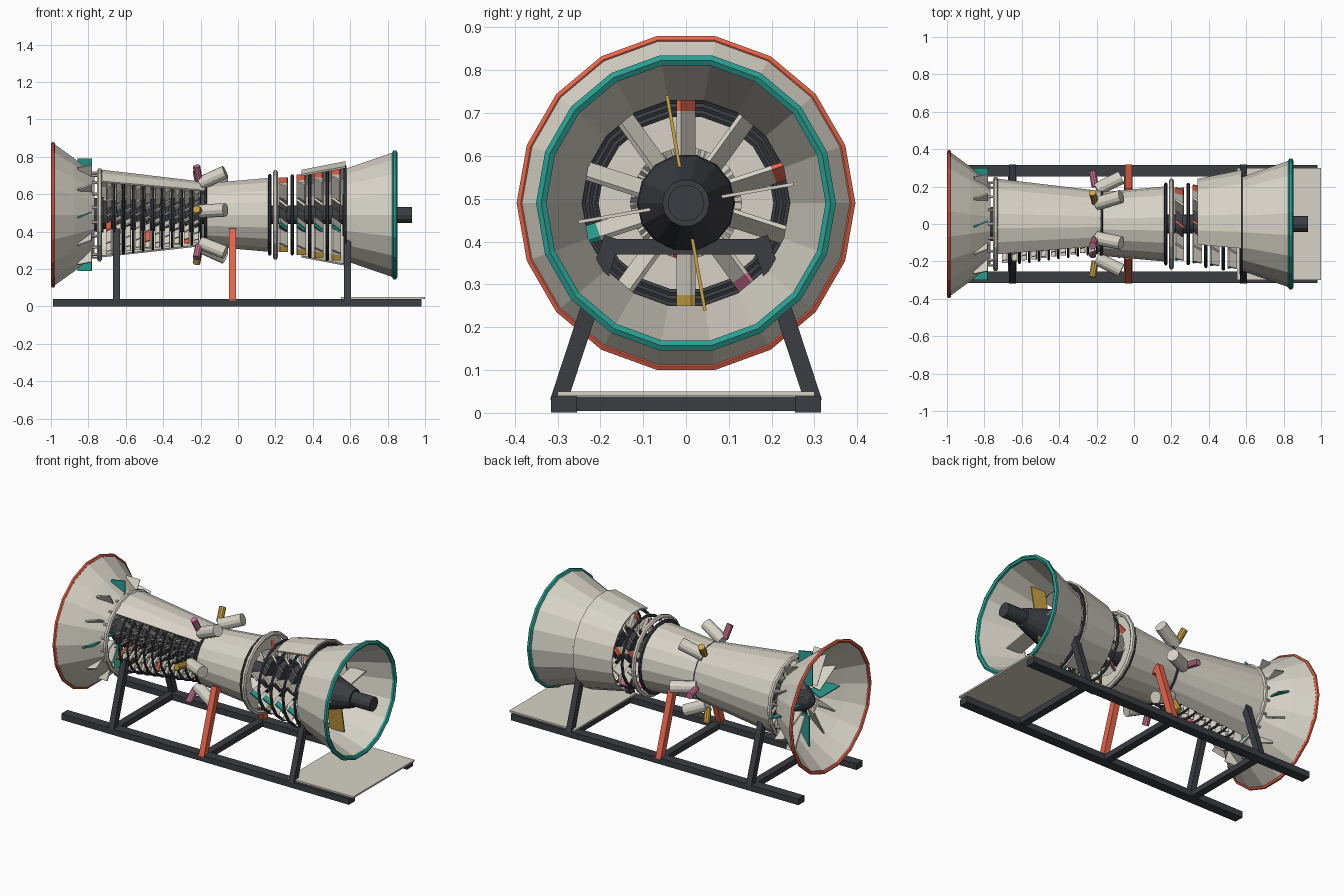
import bpy, bmesh, math
from mathutils import Matrix, Vector

if "Cube" in bpy.data.objects:
    bpy.data.objects.remove(bpy.data.objects["Cube"])

AX = 0.49   # height of the engine axis
COL = {"light": (.68, .65, .57), "dark": (.045, .047, .055), "orange": (.8, .13, .07),
       "teal": (.023, .34, .28), "gold": (.6, .37, .06), "pink": (.6, .17, .29)}
MATS = {}
for k, c in COL.items():
    MATS[k] = bpy.data.materials.new(k)
    MATS[k].diffuse_color = (*c, 1)


def finish(name, bm, col):
    bmesh.ops.recalc_face_normals(bm, faces=bm.faces)
    me = bpy.data.meshes.new(name)
    bm.to_mesh(me)
    bm.free()
    me.materials.append(MATS[col])
    ob = bpy.data.objects.new(name, me)
    bpy.context.collection.objects.link(ob)
    return ob


def lathe(name, prof, col, a0=0, a1=360, n=18, thick=0, loop=False):
    """Revolve (x, r) points about the engine axis."""
    bm = bmesh.new()
    full = a1 - a0 >= 360
    rows = []
    for i in range(n if full else n + 1):
        a = math.radians(a0 + (a1 - a0) * i / n)
        rows.append([bm.verts.new((x, r * math.cos(a), AX + r * math.sin(a))) for x, r in prof])
    m = len(prof)
    for i in range(n):
        A, B = rows[i], rows[(i + 1) % len(rows)]
        for j in range(m if loop else m - 1):
            k = (j + 1) % m
            bm.faces.new((A[j], A[k], B[k], B[j]))
    bmesh.ops.remove_doubles(bm, verts=bm.verts, dist=1e-5)
    ob = finish(name, bm, col)
    if thick:
        s = ob.modifiers.new("wall", "SOLIDIFY")
        s.thickness, s.offset = thick, 0
    return ob


def ring(name, x, R, r, col, n=18):
    prof = [(x + r * math.cos(t * math.pi / 3), R + r * math.sin(t * math.pi / 3)) for t in range(6)]
    return lathe(name, prof, col, n=n, loop=True)


def boxes(name, size, mats, col):
    bm = bmesh.new()
    for M in mats:
        bmesh.ops.create_cube(bm, size=1, matrix=M @ Matrix.Diagonal((*size, 1)))
    return finish(name, bm, col)


def rod(name, p, q, r, col, n=12):
    p, q = Vector(p), Vector(q)
    M = Matrix.Translation((p + q) / 2) @ (q - p).to_track_quat('Z', 'Y').to_matrix().to_4x4()
    bm = bmesh.new()
    bmesh.ops.create_cone(bm, cap_ends=True, segments=n, radius1=r, radius2=r,
                          depth=(q - p).length, matrix=M)
    return finish(name, bm, col)


def polar(x, r, deg):
    a = math.radians(deg)
    return (x, r * math.cos(a), AX + r * math.sin(a))


def blades(name, x, r0, r1, chord, t, pitch, angles, color_of):
    """Radial row of plates, one object per colour."""
    groups = {}
    for i, a in enumerate(angles):
        M = (Matrix.Translation((x, 0, AX)) @ Matrix.Rotation(math.radians(a - 90), 4, 'X')
             @ Matrix.Translation((0, 0, (r0 + r1) / 2)) @ Matrix.Rotation(math.radians(pitch), 4, 'Z'))
        groups.setdefault(color_of(i), []).append(M)
    for c, ms in groups.items():
        boxes(f"{name}_{c}", (chord, t, r1 - r0), ms, c)


# base frame
for s, side in ((-1, "front"), (1, "back")):
    boxes(f"{side}_rail", (1.97, .06, .038), [Matrix.Translation((-.005, s * .285, .02))], "dark")
boxes("cross_members", (.045, .52, .034), [Matrix.Translation((x, 0, .021)) for x in (-.65, -.03, .58)], "dark")
boxes("deck_plate", (.45, .60, .01), [Matrix.Translation((.775, 0, .045))], "light")

# leaning stands with cradle bars
for x, col, nm in ((-.65, "dark", "intake"), (-.03, "orange", "middle"), (.585, "dark", "exhaust")):
    legs = []
    for s in (-1, 1):
        p, q = Vector((x, s * .295, .035)), Vector((x, s * .175, .40))
        d = q - p
        legs.append(Matrix.Translation((p + q) / 2) @ Matrix.Rotation(math.atan2(-d.y, d.z), 4, 'X'))
    boxes(f"{nm}_stand_legs", (.036, .04, d.length + .02), legs, col)
    boxes(f"{nm}_stand_cradle", (.036, .35, .036), [Matrix.Translation((x, 0, .388))], col)

# intake bell, rim and guide vanes
lathe("intake_bell", [(-.99, .385), (-.88, .305), (-.77, .215)], "light", thick=.008)
ring("intake_rim", -.989, .386, .011, "orange")
blades("guide_vane", -.82, .09, .30, .08, .008, 22, [i * 30 for i in range(12)],
       lambda i: "light" if i % 3 else "teal")
lathe("nose_cone", [(-.88, 0), (-.86, .04), (-.80, .085), (-.72, .095), (-.72, 0)], "dark", n=12)
for i in range(18):
    rod(f"flange_bolt_{i}", polar(-.78, .225, i * 20 + 10), polar(-.73, .225, i * 20 + 10), .008, "light", 6)
ring("intake_flange", -.74, .24, .014, "light")

# compressor drum, stages and cutaway shell
lathe("compressor_drum", [(-.73, 0), (-.73, .075), (-.19, .095), (-.19, 0)], "dark", n=12)
for i in range(10):
    x = -.69 + i * .052
    tip = .215 - .06 * i / 9
    blades(f"compressor_blade_{i}", x, .07, tip - .006, .03, .007, 30,
           [k * 22.5 + i * 7 for k in range(16)],
           lambda k, i=i: "orange" if (k == 9 and i % 4 == 0) else "light")
    ring(f"stator_ring_{i}", x + .026, tip, .007, "dark")
    lathe(f"compressor_disc_{i}", [(x - .01, .05), (x - .01, .11), (x + .01, .11), (x + .01, .05)], "dark", n=14)
lathe("compressor_shell", [(-.735, .238), (-.18, .172)], "light", -70, 132, 11, .01)

# combustor
ring("combustor_front_flange", -.175, .168, .01, "dark")
lathe("combustor_casing", [(-.175, .165), (-.10, .172), (.17, .196)], "light", thick=.01)
ring("combustor_rear_flange", .17, .212, .01, "dark")
lathe("combustor_rear_wall", [(.175, .13), (.175, .215)], "light", thick=.01)
ring("turbine_front_flange", .2, .23, .014, "light")
for i in range(6):
    a = 174 - 60 * i
    rod(f"burner_can_{i}", polar(-.2, .185, a), polar(-.068, .25, a), .036, "light")
    rod(f"fuel_nozzle_{i}", polar(-.208, .20, a), polar(-.222, .285, a), .02, "pink" if i % 2 else "gold", 10)

# main shaft, turbine stages and cutaway shell
rod("main_shaft", (-.3, 0, AX), (.6, 0, AX), .05, "dark")
hl = {2: "orange", 5: "teal", 7: "gold", 0: "orange", 8: "pink"}
for i in range(4):
    x = .243 + i * .094
    tip = .20 + .015 * i
    lathe(f"turbine_disc_{i}", [(x - .02, .04), (x - .02, .11), (x + .02, .11), (x + .02, .04)], "dark", n=14)
    blades(f"turbine_blade_{i}", x, .10, tip - .03, .055, .012, -38, [18 + 36 * k for k in range(10)],
           lambda k: "light")
    blades(f"turbine_blade_tip_{i}", x, tip - .03, tip, .055, .012, -38, [18 + 36 * k for k in range(10)],
           lambda k: hl.get(k, "light"))
    ring(f"turbine_ring_{i}", x + .047, tip + .012 if i < 3 else .262, .009, "dark")
lathe("turbine_shell", [(.34, .238), (.575, .285)], "light", -70, 117, 10, .01)

# exhaust cone, struts and tail
lathe("exhaust_cone", [(.58, .247), (.84, .338)], "light", thick=.009)
ring("exhaust_rim", .838, .338, .014, "teal")
blades("exhaust_strut", .65, .07, .255, .10, .008, 0, [10, 100, 190, 280],
       lambda i: "gold" if i % 2 else "light")
lathe("tail_cone", [(.56, 0), (.56, .115), (.62, .112), (.80, .055), (.80, 0)], "dark", n=14)
rod("tail_shaft", (.78, 0, AX), (.93, 0, AX), .043, "dark")

for m in bpy.data.materials:
    if m.users and not m.is_grease_pencil:
        m.use_nodes = True
        m.node_tree.nodes["Principled BSDF"].inputs["Base Color"].default_value = m.diffuse_color
